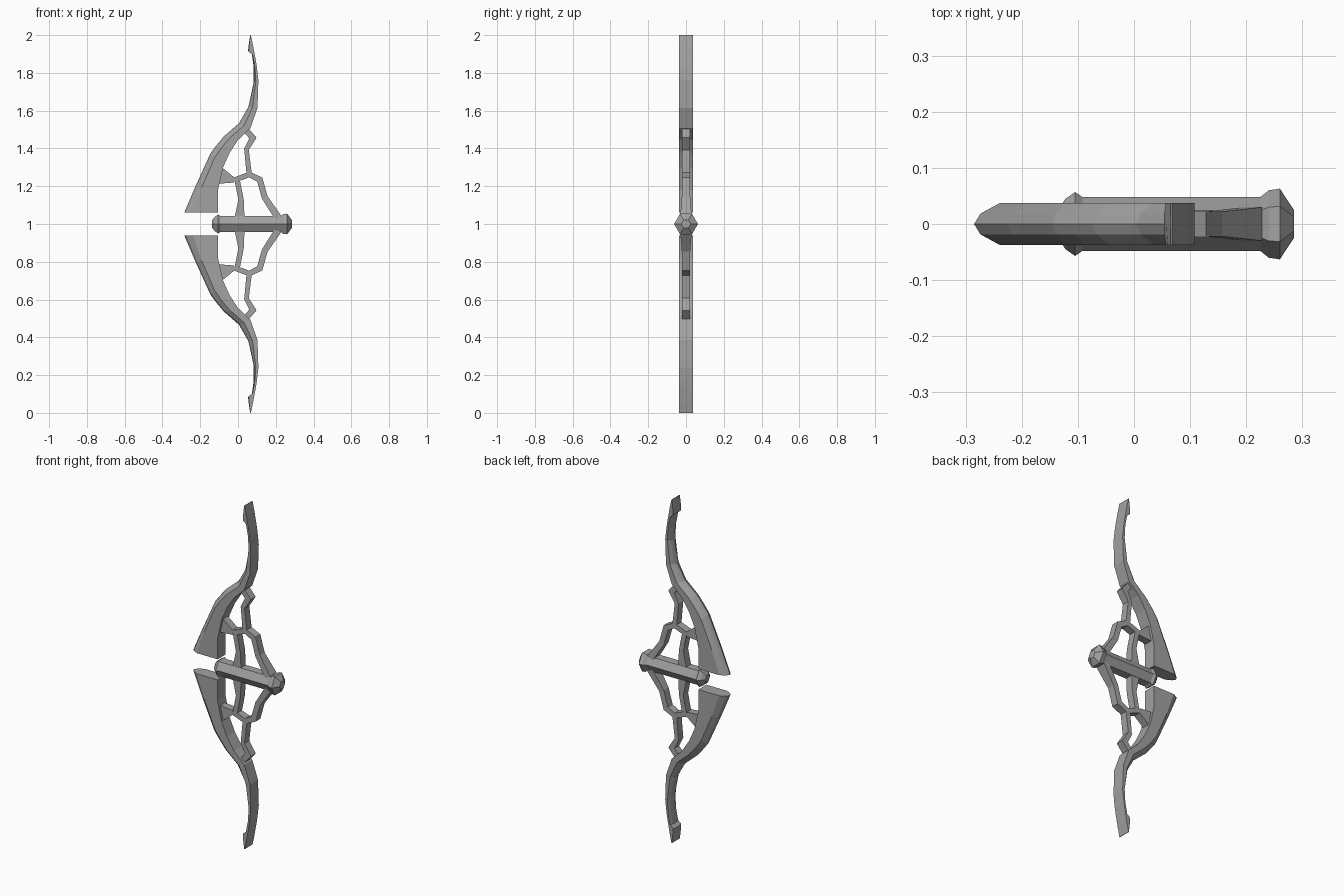
import bpy, bmesh, math
from mathutils import Vector

cube = bpy.data.objects.get("Cube")
if cube:
    bpy.data.objects.remove(cube, do_unlink=True)

grey = bpy.data.materials.new("stone_grey")
grey.use_nodes = True
colour = (0.36, 0.36, 0.36, 1)
grey.diffuse_color = colour
grey.node_tree.nodes["Principled BSDF"].inputs["Base Color"].default_value = colour


def loft(name, rings, mirror=True):
    """Skin a row of closed rings, given around the bow's mid height."""
    bm = bmesh.new()
    rows = [[bm.verts.new(p) for p in ring] for ring in rings]
    n = len(rows[0])
    for a, b in zip(rows, rows[1:]):
        for i in range(n):
            j = (i + 1) % n
            bm.faces.new((a[i], a[j], b[j], b[i]))
    bm.faces.new(rows[0])
    bm.faces.new(rows[-1])
    bmesh.ops.recalc_face_normals(bm, faces=bm.faces)
    mesh = bpy.data.meshes.new(name)
    bm.to_mesh(mesh)
    bm.free()
    mesh.materials.append(grey)
    ob = bpy.data.objects.new(name, mesh)
    ob.location.z = 1
    bpy.context.collection.objects.link(ob)
    if mirror:
        mod = ob.modifiers.new("lower_half", "MIRROR")
        mod.use_axis = (False, False, True)
        mod.use_mirror_merge = False
    return ob


def strut(name, points):
    """Mitred bar along (x, z, half width, half depth) points."""
    pos = [Vector((x, z)) for x, z, w, d in points]
    rings = []
    for i, (x, z, w, d) in enumerate(points):
        before = (pos[i] - pos[max(i - 1, 0)]).normalized()
        after = (pos[min(i + 1, len(pos) - 1)] - pos[i]).normalized()
        t = (before + after).normalized()
        side = Vector((-t.y, t.x)) * w / max(0.6, t.dot(after if after.length else before))
        a, b = pos[i] - side, pos[i] + side
        rings.append([(a.x, -d, a.y), (b.x, -d, b.y), (b.x, d, b.y), (a.x, d, a.y)])
    return loft(name, rings)


# Limbs: ridge (x, z), flat inner edge (x, z), share of the width that is bevelled
limb = [
    (-.285, .06, -.105, .06, .25),
    (-.225, .20, -.106, .18, .28),
    (-.145, .376, -.08, .297, .32),
    (-.113, .418, -.045, .376, .36),
    (-.075, .464, 0, .445, .42),
    (.005, .533, .066, .508, .45),
    (.055, .62, .103, .614, .45),
    (.083, .75, .108, .76, .45),
    (.083, .83, .100, .83, .4),
    (.073, .90, .092, .88, .2),
    (.053, .915, .088, .90, .1),
    (.058, .96, .080, .945, .1),
    (.065, 1, .068, 1, .1),
]
HALF = .037
rings = []
for ox, oz, ix, iz, bevel in limb:
    o = Vector((ox, 0, oz))
    d = Vector((ix, 0, iz)) - o
    profile = [(0, 0), (bevel * .25, .5), (bevel, 1), (1, 1), (1, -1), (bevel, -1), (bevel * .25, -.5)]
    rings.append([o + d * u + Vector((0, v * HALF, 0)) for u, v in profile])
loft("limbs", rings)

# Six-sided grip bar with a small cap at one end and a knob at the other
grip = [(-.138, .022), (-.122, .045), (-.105, .057), (-.092, .048), (.225, .048),
        (.24, .06), (.26, .063), (.285, .025)]
loft("grip_bar", [[(x, r * math.cos(k * math.pi / 3), r * math.sin(k * math.pi / 3))
                   for k in range(6)] for x, r in grip], mirror=False)

# Openwork between the limbs and the grip
D = .022
strut("hooked_strut", [(.04, .50, .016, D), (.079, .455, .016, D),
                       (.045, .395, .012, D), (.060, .255, .014, D)])
strut("outer_strut", [(-.02, .232, .014, D), (.060, .262, .014, D), (.115, .235, .016, D),
                      (.142, .14, .016, D), (.212, .035, .019, .03)])
strut("inner_strut", [(-.005, .235, .014, D), (.016, .13, .014, D), (.008, .03, .027, D)])
strut("side_bracket", [(-.095, .255, .044, D), (-.018, .231, .012, D)])
